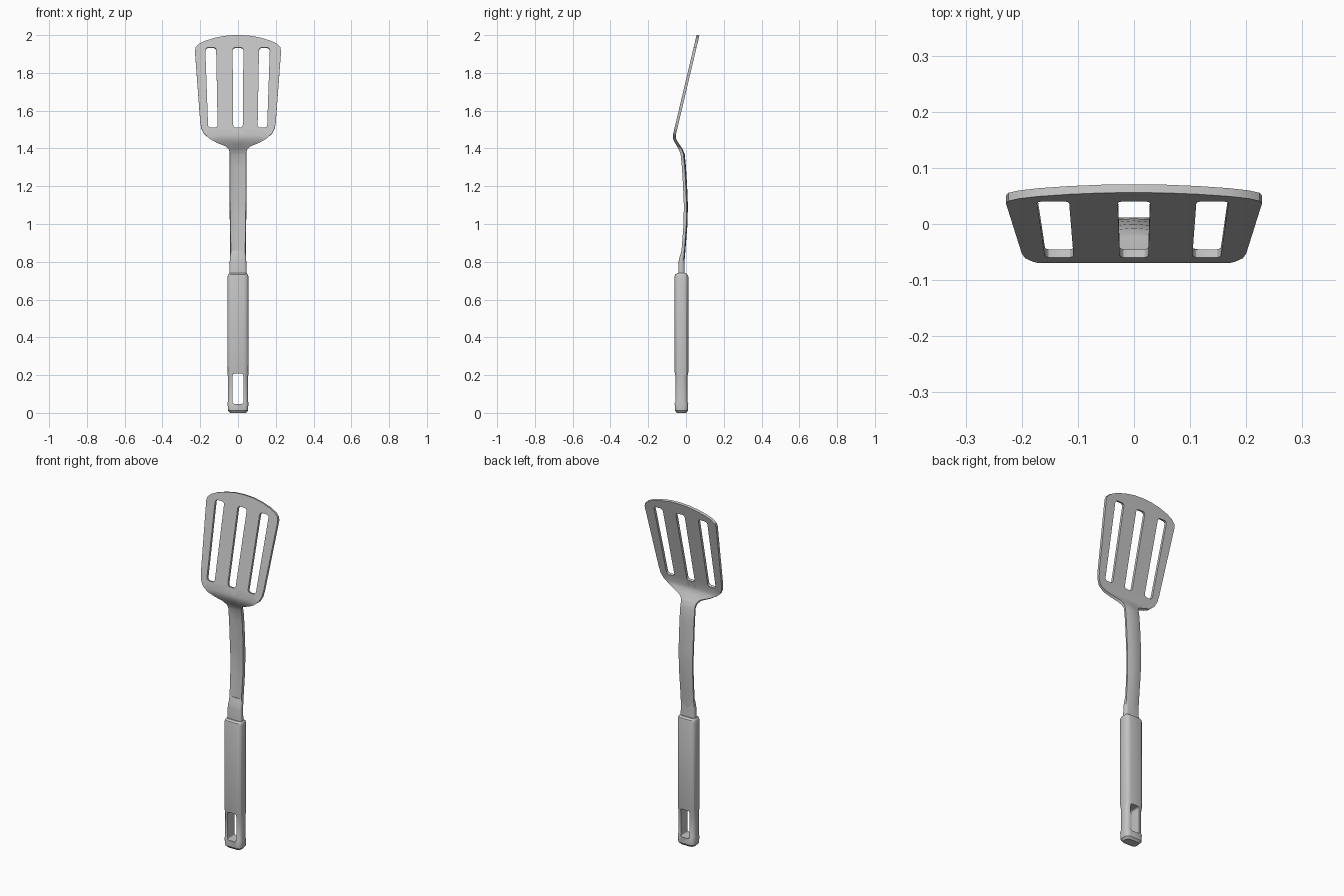
import bpy, bmesh, math
from mathutils import Vector

cube = bpy.data.objects.get("Cube")
if cube:
    bpy.data.objects.remove(cube, do_unlink=True)

GREY = (0.55, 0.55, 0.55, 1)
grey = bpy.data.materials.new("brushed grey")
grey.use_nodes = True
grey.diffuse_color = GREY
grey.node_tree.nodes["Principled BSDF"].inputs["Base Color"].default_value = GREY


def make_object(name, bm):
    mesh = bpy.data.meshes.new(name)
    bmesh.ops.recalc_face_normals(bm, faces=bm.faces)
    bm.to_mesh(mesh)
    bm.free()
    mesh.materials.append(grey)
    obj = bpy.data.objects.new(name, mesh)
    bpy.context.collection.objects.link(obj)
    return obj


def activate(obj):
    bpy.ops.object.select_all(action="DESELECT")
    obj.select_set(True)
    bpy.context.view_layer.objects.active = obj


def smooth(obj):
    activate(obj)
    bpy.ops.object.shade_smooth_by_angle(angle=math.radians(30))


def rounded_rect(hx, hy, r, steps=4):
    """Corner-rounded rectangle as a list of 2D points."""
    pts = []
    for q, (sx, sy) in enumerate([(1, 1), (-1, 1), (-1, -1), (1, -1)]):
        for i in range(steps):
            a = math.pi / 2 * (q + i / (steps - 1))
            pts.append((sx * (hx - r) + r * math.cos(a), sy * (hy - r) + r * math.sin(a)))
    return pts


def loft(name, sections):
    """Stack of rounded sections: (z, half x, half y, centre y, radius)."""
    bm = bmesh.new()
    rings = [[bm.verts.new((x, cy + y, z)) for x, y in rounded_rect(hx, hy, r)]
             for z, hx, hy, cy, r in sections]
    n = len(rings[0])
    for a, b in zip(rings, rings[1:]):
        for i in range(n):
            j = (i + 1) % n
            bm.faces.new((a[i], a[j], b[j], b[i]))
    bm.faces.new(rings[0])
    bm.faces.new(rings[-1])
    return make_object(name, bm)


# Side profile of the metal as (z, y)
SPINE = [(0.7, -0.024), (0.8, -0.019), (0.9, -0.011), (1.0, -0.003), (1.1, -0.001),
         (1.2, -0.005), (1.3, -0.011), (1.37, -0.018), (1.395, -0.028),
         (1.43, -0.05), (1.45, -0.06), (1.47, -0.062), (2.01, 0.066)]


def spine_y(z):
    for (z0, y0), (z1, y1) in zip(SPINE, SPINE[1:]):
        if z <= z1:
            return y0 + (y1 - y0) * (z - z0) / (z1 - z0)
    return SPINE[-1][1]


# Shaft and slotted blade cut from one sheet
half = [(0.040, 0.70), (0.040, 0.9), (0.044, 1.15), (0.044, 1.38), (0.049, 1.398),
        (0.066, 1.415), (0.11, 1.432), (0.15, 1.452), (0.18, 1.478), (0.194, 1.505),
        (0.2, 1.54), (0.228, 1.915), (0.224, 1.935), (0.205, 1.953), (0.17, 1.97),
        (0.115, 1.986), (0.058, 1.996)]
outline = half + [(0, 1.999)] + [(-x, z) for x, z in reversed(half)]
loops = [outline]
for cx in (-0.136, 0, 0.132):
    lean = 1 + 0.06 * abs(cx) / 0.136
    loops.append([(cx * (lean if z > 0 else 0.98) + x * (1.06 if z > 0 else 0.94), 1.721 + z)
                  for x, z in rounded_rect(0.027, 0.212, 0.014)])

bm = bmesh.new()
for pts in loops:
    vs = [bm.verts.new((x, 0, z)) for x, z in pts]
    for a, b in zip(vs, vs[1:] + vs[:1]):
        bm.edges.new((a, b))
bmesh.ops.triangle_fill(bm, edges=bm.edges[:], use_beauty=True, normal=(0, -1, 0))
cuts = [((0, 0, z), (0, 0, 1)) for z, _ in SPINE[1:-1]]
cuts += [((x, 0, 0), (1, 0, 0)) for x in (-0.024, 0, 0.024)]
for co, no in cuts:
    bmesh.ops.bisect_plane(bm, geom=bm.verts[:] + bm.edges[:] + bm.faces[:], dist=1e-5,
                           plane_co=Vector(co), plane_no=Vector(no))
for v in bm.verts:
    bow = 3.5 * min(1, max(0, (1.43 - v.co.z) / 0.06))  # arched back on the shaft
    v.co.y = spine_y(v.co.z) - bow * min(v.co.x ** 2, 0.002) + bow * 0.001
blade = make_object("shaft_and_blade", bm)
solid = blade.modifiers.new("thickness", "SOLIDIFY")
solid.thickness = 0.015
solid.offset = 0
solid.use_even_offset = True
activate(blade)
bpy.ops.object.modifier_apply(modifier=solid.name)
smooth(blade)

# Wedge collar where the shaft enters the handle
collar = loft("collar", [(0.72, 0.046, 0.017, -0.024, 0.012),
                         (0.80, 0.044, 0.015, -0.024, 0.012),
                         (0.825, 0.042, 0.012, -0.022, 0.010),
                         (0.86, 0.040, 0.006, -0.016, 0.005)])
smooth(collar)

# Grip with a waisted end around the hanging hole
CY = -0.024
handle = loft("handle", [(0.0, 0.043, 0.025, CY, 0.018),
                         (0.012, 0.053, 0.034, CY, 0.022),
                         (0.05, 0.055, 0.036, CY, 0.023),
                         (0.06, 0.054, 0.031, CY, 0.022),
                         (0.19, 0.054, 0.031, CY, 0.022),
                         (0.215, 0.055, 0.036, CY, 0.023),
                         (0.722, 0.055, 0.036, CY, 0.023),
                         (0.732, 0.052, 0.033, CY, 0.021),
                         (0.74, 0.046, 0.022, CY, 0.017)])

# Hanging hole
bm = bmesh.new()
front, back = [[bm.verts.new((x, y, 0.128 + z)) for x, z in rounded_rect(0.028, 0.08, 0.009)]
               for y in (-0.2, 0.2)]
n = len(front)
for i in range(n):
    j = (i + 1) % n
    bm.faces.new((front[i], front[j], back[j], back[i]))
bm.faces.new(front)
bm.faces.new(back)
cutter = make_object("hole_cutter", bm)
cutter.hide_render = True
cut = handle.modifiers.new("hole", "BOOLEAN")
cut.operation = "DIFFERENCE"
cut.solver = "EXACT"
cut.object = cutter
activate(handle)
bpy.ops.object.modifier_apply(modifier=cut.name)
bpy.data.objects.remove(cutter, do_unlink=True)
smooth(handle)
